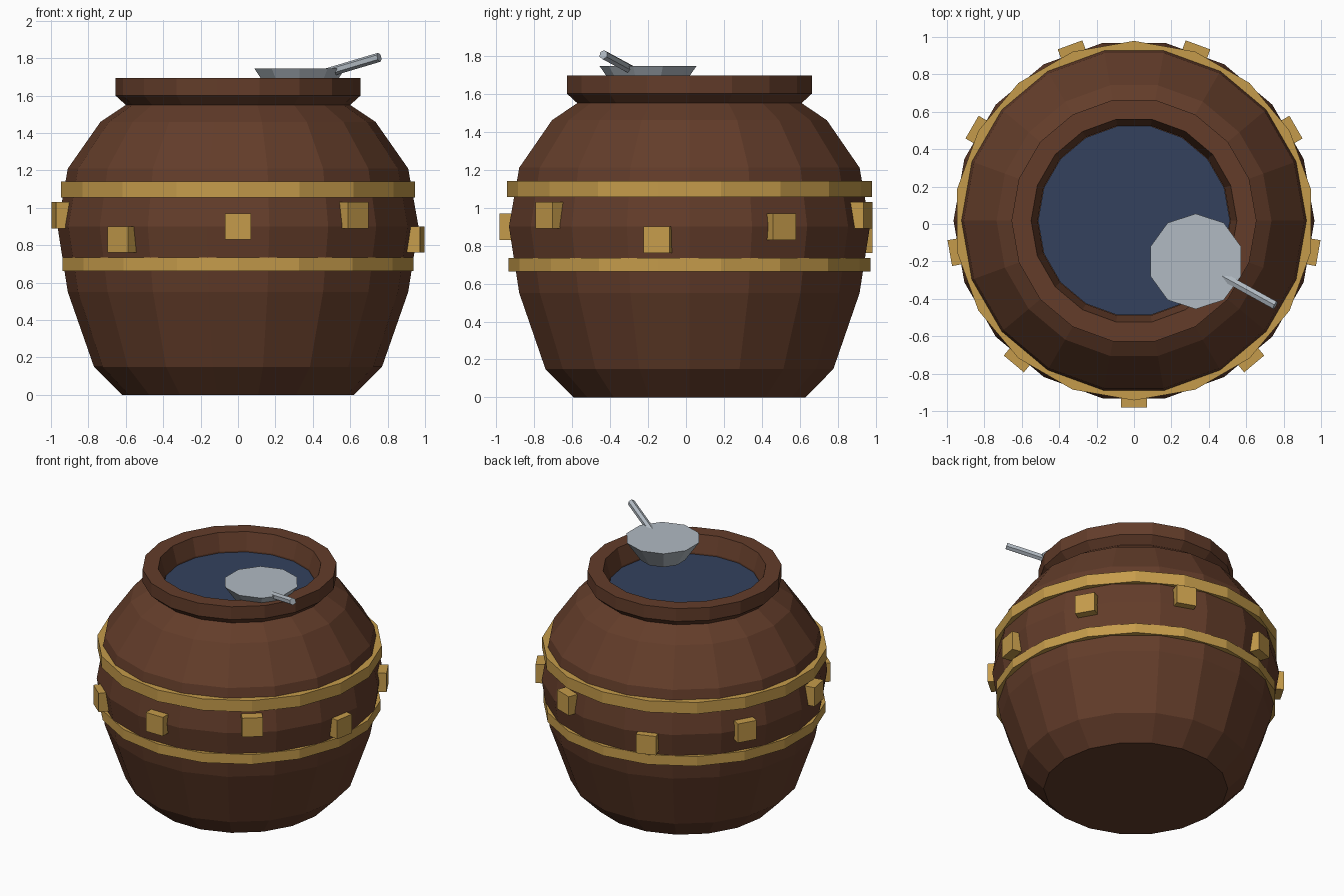
import bpy, bmesh
from math import radians, cos, sin
from mathutils import Vector, Matrix

if "Cube" in bpy.data.objects:
    bpy.data.objects.remove(bpy.data.objects["Cube"])

CY = 0.018  # jar axis offset in y


def material(name, rgb):
    m = bpy.data.materials.new(name)
    m.diffuse_color = (*rgb, 1)
    m.use_nodes = True
    m.node_tree.nodes["Principled BSDF"].inputs["Base Color"].default_value = m.diffuse_color
    return m


CLAY = material("clay", (0.125, 0.046, 0.023))
GOLD = material("gold", (0.56, 0.33, 0.07))
WATER = material("water", (0.033, 0.053, 0.11))
STEEL = material("steel", (0.44, 0.49, 0.54))


def add_object(name, bm, mat):
    bmesh.ops.recalc_face_normals(bm, faces=bm.faces)
    me = bpy.data.meshes.new(name)
    bm.to_mesh(me)
    bm.free()
    me.materials.append(mat)
    ob = bpy.data.objects.new(name, me)
    bpy.context.collection.objects.link(ob)
    return ob


def lathe(name, profile, sides, start, mat, centre=(0, CY), closed=False):
    """Revolve (radius, z) points; open profiles get end caps."""
    bm = bmesh.new()
    rings = []
    for r, z in profile:
        angles = [radians(start + 360 * i / sides) for i in range(sides)]
        rings.append([bm.verts.new((centre[0] + r * cos(a), centre[1] + r * sin(a), z))
                      for a in angles])
    pairs = list(zip(rings, rings[1:]))
    if closed:
        pairs.append((rings[-1], rings[0]))
    else:
        bm.faces.new(rings[0])
        bm.faces.new(rings[-1])
    for a, b in pairs:
        for i in range(sides):
            j = (i + 1) % sides
            bm.faces.new((a[i], a[j], b[j], b[i]))
    return add_object(name, bm, mat)


# Jar body with flared rim and inner wall
lathe("jar", [(0.62, 0), (0.77, 0.15), (0.91, 0.55), (0.965, 0.90), (0.91, 1.21),
              (0.735, 1.46), (0.60, 1.55), (0.655, 1.60), (0.655, 1.695),
              (0.55, 1.695), (0.515, 1.57), (0.515, 1.50)], 18, 0, CLAY)

# Liquid surface
lathe("liquid", [(0.513, 1.52), (0.513, 1.56)], 18, 0, WATER)

# Metal bands, turned half a facet against the jar
for name, r, z0, z1 in (("lower_band", 0.953, 0.663, 0.735),
                        ("upper_band", 0.961, 1.055, 1.14)):
    lathe(name, [(r, z0), (r, z1), (0.87, z1), (0.87, z0)], 18, 10, GOLD, closed=True)

# Nine square studs at three repeating heights
for i in range(9):
    a = radians(-90 + 40 * i)
    z = (0.90, 0.96, 0.83)[i % 3]
    bm = bmesh.new()
    bmesh.ops.create_cube(bm, size=1, matrix=(
        Matrix.Translation((0.96 * cos(a), CY + 0.96 * sin(a), z))
        @ Matrix.Rotation(a, 4, 'Z') @ Matrix.Diagonal((0.08, 0.14, 0.14, 1))))
    add_object(f"stud_{i + 1}", bm, GOLD)

# Ladle bowl
lathe("ladle_bowl", [(0.155, 1.60), (0.255, 1.745)], 10, 90, STEEL, centre=(0.33, -0.20))

# Ladle handle
p0, p1 = Vector((0.42, -0.25, 1.705)), Vector((0.755, -0.435, 1.805))
d = p1 - p0
bm = bmesh.new()
bmesh.ops.create_cone(bm, cap_ends=True, segments=6, radius1=0.025, radius2=0.025,
                      depth=d.length,
                      matrix=Matrix.Translation((p0 + p1) / 2)
                      @ d.to_track_quat('Z', 'Y').to_matrix().to_4x4())
add_object("ladle_handle", bm, STEEL)
